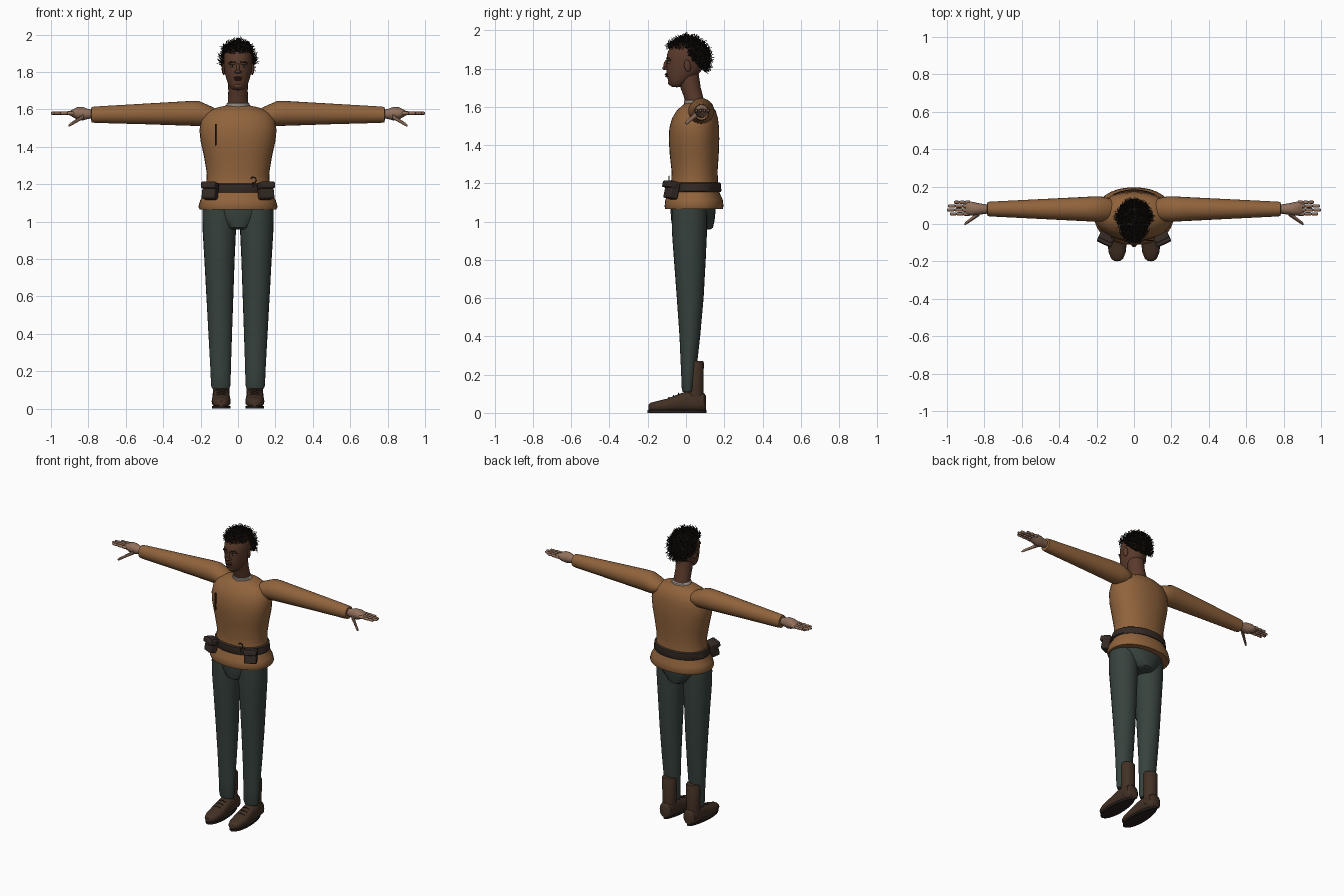
import bpy, bmesh, math, random
from mathutils import Matrix, Vector, Euler

random.seed(4)
if "Cube" in bpy.data.objects:
    bpy.data.objects.remove(bpy.data.objects["Cube"])


def material(name, r, g, b):
    m = bpy.data.materials.new(name)
    m.use_nodes = True
    m.diffuse_color = (r, g, b, 1)
    m.node_tree.nodes["Principled BSDF"].inputs["Base Color"].default_value = (r, g, b, 1)
    return m


sweater = material("sweater tan", .28, .125, .045)
trousers = material("trouser green", .038, .055, .047)
boot = material("boot brown", .055, .03, .018)
sole = material("sole dark", .02, .015, .012)
leather = material("belt leather", .035, .023, .018)
skin = material("face skin", .105, .043, .025)
hand_skin = material("hand skin", .28, .16, .105)
hair = material("hair black", .012, .009, .007)
shirt = material("shirt grey", .33, .28, .24)
lip = material("lip brown", .06, .02, .015)


def finish(name, bm, mat, mirror=False, subsurf=0, bevel=0):
    bmesh.ops.recalc_face_normals(bm, faces=bm.faces)
    me = bpy.data.meshes.new(name)
    bm.to_mesh(me)
    bm.free()
    ob = bpy.data.objects.new(name, me)
    bpy.context.collection.objects.link(ob)
    me.materials.append(mat)
    if bevel:
        mod = ob.modifiers.new("bevel", 'BEVEL')
        mod.width, mod.segments = bevel, 2
    if subsurf:
        ob.modifiers.new("smooth", 'SUBSURF').levels = subsurf
        ob.modifiers["smooth"].render_levels = subsurf
    if mirror:
        ob.modifiers.new("mirror", 'MIRROR')
    return ob


def loft(name, rings, mat, axis='z', sides=24, power=1.0, **opts):
    """Skin elliptical rings (x, y, z, radius a, radius b) stacked along an axis."""
    bm, loops = bmesh.new(), []
    for x, y, z, a, b in rings:
        loop = []
        for i in range(sides):
            t = 2 * math.pi * i / sides
            c, s = math.cos(t), math.sin(t)
            u = a * math.copysign(abs(c) ** power, c)
            v = b * math.copysign(abs(s) ** power, s)
            offset = {'x': (0, u, v), 'y': (u, 0, v), 'z': (u, v, 0)}[axis]
            loop.append(bm.verts.new(Vector((x, y, z)) + Vector(offset)))
        loops.append(loop)
    for p, q in zip(loops, loops[1:]):
        for i in range(sides):
            j = (i + 1) % sides
            bm.faces.new((p[i], p[j], q[j], q[i]))
    bm.faces.new(loops[0])
    bm.faces.new(loops[-1])
    return finish(name, bm, mat, **opts)


def placed(loc, size, rot):
    return Matrix.LocRotScale(Vector(loc), Euler(rot), Vector(size))


def blob(name, loc, size, mat, rot=(0, 0, 0), **opts):
    bm = bmesh.new()
    bmesh.ops.create_uvsphere(bm, u_segments=16, v_segments=10, radius=1,
                              matrix=placed(loc, size, rot))
    return finish(name, bm, mat, **opts)


def box(name, loc, size, mat, rot=(0, 0, 0), **opts):
    bm = bmesh.new()
    bmesh.ops.create_cube(bm, size=1, matrix=placed(loc, size, rot))
    return finish(name, bm, mat, **opts)


def strands(name, paths, radius, mat, resolution=1):
    cu = bpy.data.curves.new(name, 'CURVE')
    cu.dimensions = '3D'
    cu.bevel_depth, cu.bevel_resolution, cu.use_fill_caps = radius, resolution, True
    for path in paths:
        sp = cu.splines.new('POLY')
        sp.points.add(len(path) - 1)
        for pt, co in zip(sp.points, path):
            pt.co = (*co, 1)
    cu.materials.append(mat)
    ob = bpy.data.objects.new(name, cu)
    bpy.context.collection.objects.link(ob)
    return ob


# Sweater body, sleeves and shoulder caps
loft("sweater_body", [(0, .042, 1.065, .205, .150), (0, .042, 1.08, .212, .154),
                      (0, .042, 1.115, .202, .150), (0, .044, 1.15, .180, .132),
                      (0, .045, 1.20, .170, .123), (0, .045, 1.26, .167, .120),
                      (0, .043, 1.35, .182, .128), (0, .042, 1.43, .200, .132),
                      (0, .043, 1.49, .206, .130), (0, .047, 1.54, .198, .120),
                      (0, .053, 1.58, .172, .102), (0, .056, 1.608, .120, .075),
                      (0, .055, 1.622, .060, .052)], sweater, sides=32, power=.92)
loft("sleeve", [(.10, .08, 1.57, .03, .02), (.13, .08, 1.568, .056, .042),
                (.17, .08, 1.570, .066, .058), (.21, .08, 1.578, .068, .067),
                (.26, .08, 1.579, .065, .066), (.50, .08, 1.576, .053, .055),
                (.76, .08, 1.572, .040, .044), (.783, .08, 1.572, .038, .041),
                (.785, .08, 1.572, .028, .030)], sweater, 'x', mirror=True)
loft("shirt_collar", [(0, .052, 1.60, .068, .060), (0, .046, 1.632, .061, .057),
                      (0, .044, 1.637, .054, .050)], shirt)
box("chest_pen", (-.12, -.072, 1.465), (.008, .012, .115), leather, bevel=.002)

# Belt, pouches and hook
loft("belt", [(0, .045, 1.155, .184, .137), (0, .045, 1.16, .188, .140),
              (0, .045, 1.20, .183, .137), (0, .045, 1.205, .176, .130)], leather, sides=32)
box("pouch", (.148, -.074, 1.165), (.078, .052, .092), leather, (-.22, 0, .45),
    mirror=True, bevel=.008)
box("pouch_flap", (.151, -.084, 1.193), (.084, .052, .034), leather, (-.22, 0, .45),
    mirror=True, bevel=.006)
hook = [(.082 + .016 * math.cos(t), -.088, 1.222 + .016 * math.sin(t))
        for t in [2.6 - i * .45 for i in range(11)]]
strands("belt_hook", [hook + [(.085, -.09, 1.185)]], .003, leather)

# Trousers
loft("trouser_leg", [(.100, .018, 1.10, .090, .092), (.100, .018, 1.03, .091, .092),
                     (.100, .018, .95, .089, .092), (.099, .020, .80, .081, .083),
                     (.097, .022, .60, .072, .070), (.095, .020, .40, .063, .054),
                     (.093, .014, .22, .055, .040), (.092, .010, .125, .052, .032),
                     (.092, .010, .108, .046, .027)], trousers, mirror=True)
loft("trouser_seat", [(0, .035, .958, .050, .090), (0, .035, .968, .075, .106),
                      (0, .036, 1.01, .115, .114), (0, .037, 1.06, .155, .118),
                      (0, .037, 1.10, .165, .118)], trousers, power=.85)

# Boots
loft("boot_shaft", [(.090, .052, .04, .046, .044), (.090, .050, .12, .044, .042),
                    (.091, .050, .262, .047, .043), (.091, .050, .27, .043, .039)],
     boot, mirror=True)
loft("boot_foot", [(.090, -.197, .028, .016, .014), (.090, -.185, .031, .032, .022),
                   (.090, -.150, .034, .046, .028), (.090, -.100, .040, .051, .034),
                   (.090, -.050, .050, .048, .044), (.090, -.005, .058, .046, .052),
                   (.090, .060, .058, .046, .052), (.090, .095, .055, .042, .047),
                   (.090, .105, .050, .030, .038)], boot, 'y', sides=20, power=.8, mirror=True)
bm = bmesh.new()
outline = []
for i in range(28):
    t = 2 * math.pi * i / 28
    y = -.047 + .153 * math.cos(t)
    outline.append(bm.verts.new((.09 + (.049 - .06 * (y + .05)) * math.sin(t), y, 0)))
base = bm.faces.new(outline)
lifted = bmesh.ops.extrude_face_region(bm, geom=[base])["geom"]
bmesh.ops.translate(bm, vec=(0, 0, .014),
                    verts=[v for v in lifted if isinstance(v, bmesh.types.BMVert)])
finish("boot_sole", bm, sole, mirror=True)
laces = [[(s * .09 - .025, -.09 + k * .025, .074 + k * .011),
          (s * .09, -.09 + k * .025, .081 + k * .011),
          (s * .09 + .025, -.09 + k * .025, .074 + k * .011)] for s in (-1, 1) for k in range(3)]
strands("boot_laces", laces, .003, leather)

# Hands
loft("palm", [(.77, .08, 1.575, .024, .024), (.80, .08, 1.576, .026, .026),
              (.83, .08, 1.577, .031, .036), (.86, .082, 1.579, .036, .033),
              (.885, .084, 1.58, .037, .020), (.90, .085, 1.58, .032, .011)],
     hand_skin, 'x', sides=16, mirror=True)
for finger, y, tip in (("index", .054, .985), ("middle", .075, 1.0),
                       ("ring", .096, .995), ("little", .116, .962)):
    start = .875
    rings = []
    for k in range(3):
        a, b = (start + (tip - start) * f / 3 for f in (k, k + 1))
        r = .0105 - .001 * k
        rings += [(a + .002, y, 1.58, r * .75, r * .75), (a + .007, y, 1.58, r, r),
                  (b - .006, y, 1.58, r, r), (b, y, 1.58, r * .6, r * .6)]
    loft(finger + "_finger", rings, hand_skin, 'x', sides=8, mirror=True)
loft("thumb", [(.825, .058, 1.562, .014, .014), (.85, .040, 1.548, .012, .012),
               (.880, .018, 1.529, .010, .010), (.900, .004, 1.517, .009, .009),
               (.907, -.001, 1.513, .004, .004)], hand_skin, 'x', sides=10, mirror=True)

# Neck and head
loft("neck", [(0, .050, 1.60, .056, .052), (0, .040, 1.65, .053, .050),
              (0, .024, 1.70, .052, .053), (0, .012, 1.76, .053, .056),
              (0, .010, 1.80, .050, .052)], skin)
loft("head", [(0, -.048, 1.702, .022, .024), (0, -.047, 1.710, .036, .038),
              (0, -.038, 1.730, .051, .054), (0, -.018, 1.765, .065, .084),
              (0, -.006, 1.805, .073, .098), (0, -.002, 1.85, .078, .102),
              (0, .002, 1.89, .077, .100), (0, .005, 1.92, .066, .083),
              (0, .006, 1.938, .045, .056), (0, .006, 1.945, .016, .020)],
     skin, subsurf=1)
blob("nose_bridge", (0, -.104, 1.822), (.009, .013, .026), skin, (-.25, 0, 0))
blob("nose_tip", (0, -.112, 1.803), (.013, .012, .010), skin)
blob("nostril", (.012, -.104, 1.800), (.009, .010, .008), skin, mirror=True)
blob("brow_ridge", (.030, -.090, 1.845), (.024, .010, .007), skin, (0, 0, .35), mirror=True)
blob("eyebrow", (.031, -.0945, 1.853), (.021, .006, .004), hair, (0, .1, .38), mirror=True)
blob("eye", (.030, -.089, 1.831), (.014, .009, .006), shirt, (0, 0, .3), mirror=True)
blob("iris", (.030, -.0955, 1.831), (.005, .004, .005), hair, mirror=True)
blob("upper_lip", (0, -.100, 1.770), (.024, .012, .006), lip)
blob("lower_lip", (0, -.097, 1.760), (.020, .012, .006), lip)
blob("chin", (0, -.078, 1.726), (.024, .016, .016), skin)
blob("ear", (.077, .008, 1.815), (.009, .018, .032), skin, (.15, 0, .3), mirror=True)

# Hair cap and loose curls over the scalp
centre, radii = Vector((0, .008, 1.852)), Vector((.080, .103, .100))


def on_scalp(p):
    return p.z > 1.90 or (p.y > .015 and p.z > 1.875 - .9 * p.y)


bm = bmesh.new()
bmesh.ops.create_uvsphere(bm, u_segments=32, v_segments=24, radius=1,
                          matrix=placed(centre, radii * 1.02, (0, 0, 0)))
bmesh.ops.delete(bm, geom=[v for v in bm.verts if not on_scalp(v.co)], context='VERTS')
finish("hair_cap", bm, boot)
curls = []
while len(curls) < 1300:
    n = Vector([random.gauss(0, 1) for _ in range(3)]).normalized()
    root = centre + Vector([n[i] * radii[i] for i in range(3)])
    if not on_scalp(root):
        continue
    side = n.orthogonal().normalized()
    up = n.cross(side)
    lean = Vector([random.uniform(-.3, .3) for _ in range(3)])
    phase, width = random.uniform(0, 6.28), random.uniform(.004, .008)
    length = random.uniform(.014, .032)
    curls.append([root + (n + lean) * length * k / 8
                  + (side * math.cos(phase + k) + up * math.sin(phase + k)) * width
                  for k in range(9)])
strands("hair_curls", curls, .0013, hair, 0)

# Smooth shading with sharp edges kept
bpy.ops.object.select_all(action='DESELECT')
for ob in bpy.context.collection.objects:
    if ob.type == 'MESH':
        ob.select_set(True)
        bpy.context.view_layer.objects.active = ob
bpy.ops.object.shade_smooth_by_angle(angle=math.radians(42))
